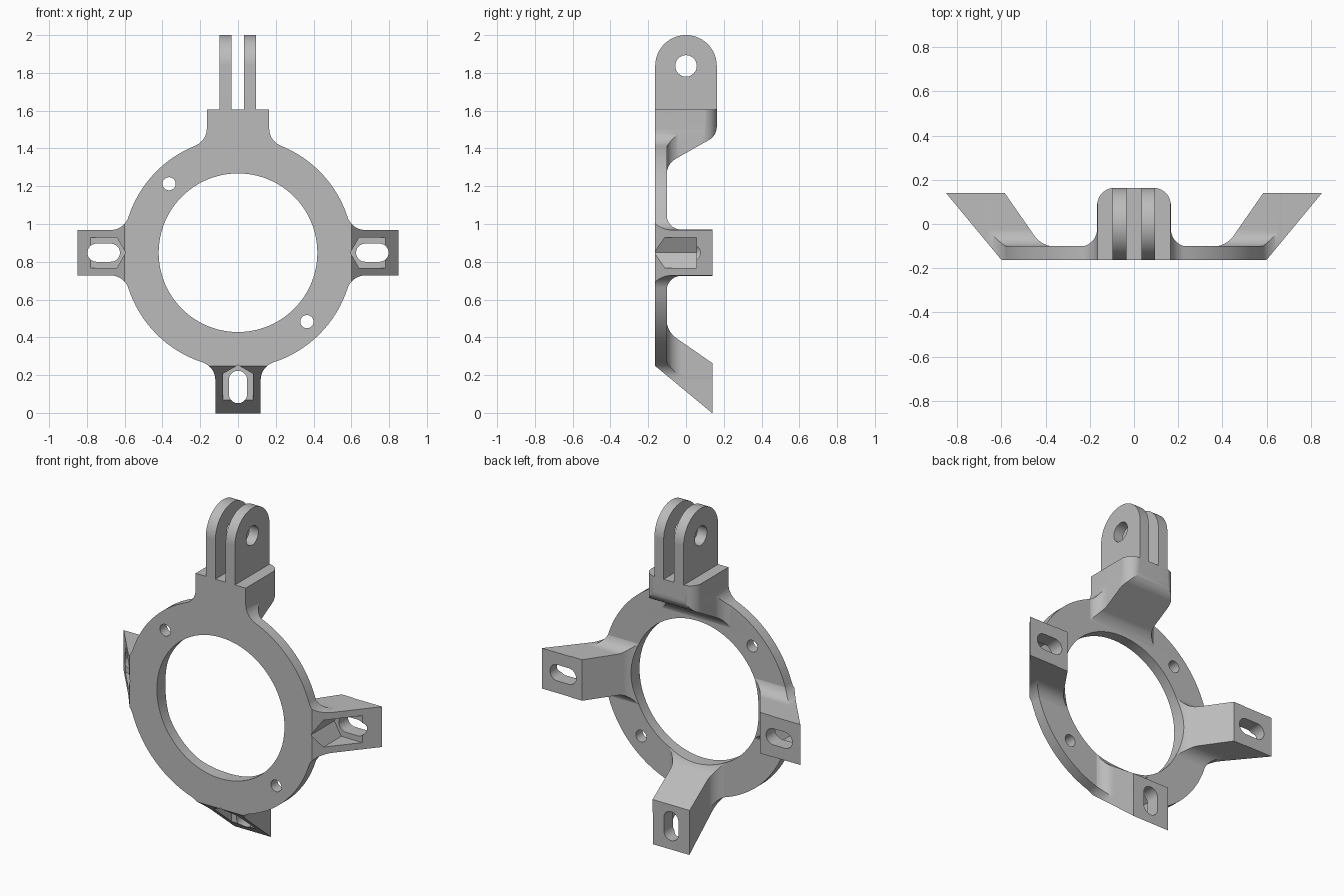
import bpy, bmesh, math
from mathutils import Vector

CZ = 0.848                      # height of the ring centre
FRONT, BACK = -0.163, 0.163     # depth limits
PLATE = -0.10                   # back face of the ring plate
SINK = PLATE - 0.003            # fillets run out just under the plate surface
RING, BORE = 0.61, 0.42

if "Cube" in bpy.data.objects:
    bpy.data.objects.remove(bpy.data.objects["Cube"])

grey = bpy.data.materials.new("plain_grey")
grey.use_nodes = True
grey.diffuse_color = (0.5, 0.5, 0.5, 1)
grey.node_tree.nodes["Principled BSDF"].inputs["Base Color"].default_value = (0.5, 0.5, 0.5, 1)


def rounded(points, steps=10):
    """Outline whose corners (x, y, radius) are replaced by arcs."""
    out = []
    for i, (x, y, rad) in enumerate(points):
        p = Vector((x, y))
        if not rad:
            out.append(p)
            continue
        d1 = (Vector(points[i - 1][:2]) - p).normalized()
        d2 = (Vector(points[(i + 1) % len(points)][:2]) - p).normalized()
        half = d1.angle(d2) / 2
        c = p + (d1 + d2).normalized() * rad / math.sin(half)
        s, e = p + d1 * rad / math.tan(half) - c, p + d2 * rad / math.tan(half) - c
        a0 = math.atan2(s.y, s.x)
        turn = (math.atan2(e.y, e.x) - a0 + math.pi) % math.tau - math.pi
        for k in range(steps + 1):
            a = a0 + turn * k / steps
            out.append(c + Vector((math.cos(a), math.sin(a))) * rad)
    return out


def circle(u, v, rad, n):
    return [Vector((u + rad * math.cos(math.tau * k / n), v + rad * math.sin(math.tau * k / n)))
            for k in range(n)]


def prism(name, outline, plane, lo, hi, angle=0.0):
    """Extrude an outline; r is radial, w across, y depth, turned about the ring axis."""
    bm = bmesh.new()
    ca, sa = math.cos(angle), math.sin(angle)
    rings = []
    for d in (lo, hi):
        ring = []
        for u, v in outline:
            r, w, y = {"rw": (u, v, d), "ry": (u, d, v), "wy": (d, u, v)}[plane]
            ring.append(bm.verts.new((r * ca - w * sa, y, CZ + r * sa + w * ca)))
        rings.append(ring)
        bm.faces.new(ring)
    n = len(outline)
    for i in range(n):
        j = (i + 1) % n
        bm.faces.new((rings[0][i], rings[0][j], rings[1][j], rings[1][i]))
    bmesh.ops.recalc_face_normals(bm, faces=bm.faces)
    mesh = bpy.data.meshes.new(name)
    bm.to_mesh(mesh)
    bm.free()
    mesh.materials.append(grey)
    obj = bpy.data.objects.new(name, mesh)
    bpy.context.collection.objects.link(obj)
    return obj


def activate(obj):
    bpy.ops.object.select_all(action="DESELECT")
    obj.select_set(True)
    bpy.context.view_layer.objects.active = obj


def combine(obj, other, operation):
    mod = obj.modifiers.new("combine", "BOOLEAN")
    mod.operation, mod.object, mod.solver = operation, other, "EXACT"
    activate(obj)
    bpy.ops.object.modifier_apply(modifier=mod.name)
    bpy.data.objects.remove(other)


def finish(obj):
    activate(obj)
    bpy.ops.object.shade_smooth_by_angle(angle=math.radians(25))
    mod = obj.modifiers.new("even_shading", "WEIGHTED_NORMAL")
    mod.keep_sharp = True


def arm(angle, side_profile, half, back, corner):
    """Radial arm: side profile crossed with a section that flares into the plate."""
    body = prism("arm", side_profile, "ry", -0.24, 0.24, angle)
    side = [(0.25, -0.13, 0), (0.25, SINK, 0), (half, SINK, 0.08), (half, back, corner)]
    section = rounded(side + [(-x, y, r) for x, y, r in reversed(side)])
    combine(body, prism("arm_section", section, "wy", 0.2, 1.0, angle), "INTERSECT")
    return body


# Front silhouette: ring with filleted arms
def silhouette():
    f, out = 0.1, []
    arms = [(0.12, 0.93), (0.165, 1.605 - CZ), (0.12, 0.93), (0.12, 0.93)]

    def flank(half, length):
        c = Vector((math.sqrt((RING + f) ** 2 - (half + f) ** 2), half + f))
        a0 = math.atan2(-c.y, -c.x)
        a1 = -math.pi / 2
        arc = [c + f * Vector((math.cos(a0 + (a1 - a0) * k / 10), math.sin(a0 + (a1 - a0) * k / 10)))
               for k in range(11)]
        return arc + [Vector((length, half))], math.atan2(c.y, c.x)

    for i, (half, length) in enumerate(arms):
        base = i * math.pi / 2
        pts, spread = flank(half, length)
        local = [Vector((p.x, -p.y)) for p in pts] + pts[::-1]
        nxt = flank(*arms[(i + 1) % 4])[1]
        gap = math.pi / 2 - spread - nxt
        for k in range(1, 16):
            a = spread + gap * k / 16
            local.append(RING * Vector((math.cos(a), math.sin(a))))
        ca, sa = math.cos(base), math.sin(base)
        out += [Vector((p.x * ca - p.y * sa, p.x * sa + p.y * ca)) for p in local]
    return out


# Plate with three slotted arms and the top mount
frame = prism("ring_frame", circle(0, 0, 1.0, 64), "rw", FRONT, PLATE)
side_angles = (0, math.pi, -math.pi / 2)
side_profile = rounded([(0.3, -0.13, 0), (0.3, SINK, 0), (0.416, SINK, 0.12),
                        (0.585, 0.14, 0), (0.95, 0.14, 0), (0.95, -0.13, 0)])
for a in side_angles:
    combine(frame, arm(a, side_profile, 0.122, 0.3, 0), "UNION")
mount_profile = rounded([(0.3, -0.13, 0), (0.3, SINK, 0), (0.47, SINK, 0.1),
                         (0.62, BACK, 0.08), (0.8, BACK, 0), (0.8, -0.13, 0)])
combine(frame, arm(math.pi / 2, mount_profile, 0.167, BACK + 0.001, 0.08), "UNION")
combine(frame, prism("outline", silhouette(), "rw", -0.5, 0.5), "INTERSECT")

# Bore and screw holes
combine(frame, prism("bore", circle(0, 0, BORE, 96), "rw", -0.5, 0.5), "DIFFERENCE")
for s in (-1, 1):
    combine(frame, prism("screw_hole", circle(s * 0.365, -s * 0.365, 0.035, 24), "rw", -0.5, 0.5),
            "DIFFERENCE")

# Slanted arm fronts, nut pockets and slots
slant = [(0.55, -0.223), (0.9, 0.2), (1.2, 0.2), (1.2, -0.223)]
pocket = [(0.595, 0), (0.641, 0.08), (0.96, 0.08), (0.96, -0.08), (0.641, -0.08)]
slot = rounded([(0.625, -0.048, 0.0479), (0.797, -0.048, 0.0479),
                (0.797, 0.048, 0.0479), (0.625, 0.048, 0.0479)])
for a in side_angles:
    combine(frame, prism("slant", slant, "ry", -0.3, 0.3, a), "DIFFERENCE")
    combine(frame, prism("pocket", pocket, "rw", -0.4, 0.055, a), "DIFFERENCE")
    combine(frame, prism("slot", slot, "rw", -0.5, 0.5, a), "DIFFERENCE")
finish(frame)

# Twin hinge tabs with a pivot hole
low, top = 1.604 - CZ, 2.0 - CZ
tab_shape = rounded([(low, FRONT, 0), (top, FRONT, 0.1629), (top, BACK, 0.1629), (low, BACK, 0)], 20)
for name, x0, x1 in (("right_hinge_tab", -0.098, -0.035), ("left_hinge_tab", 0.033, 0.094)):
    tab = prism(name, tab_shape, "wy", x0, x1)
    combine(tab, prism("pivot", circle(top - 0.163, 0, 0.057, 32), "wy", -0.5, 0.5), "DIFFERENCE")
    finish(tab)
